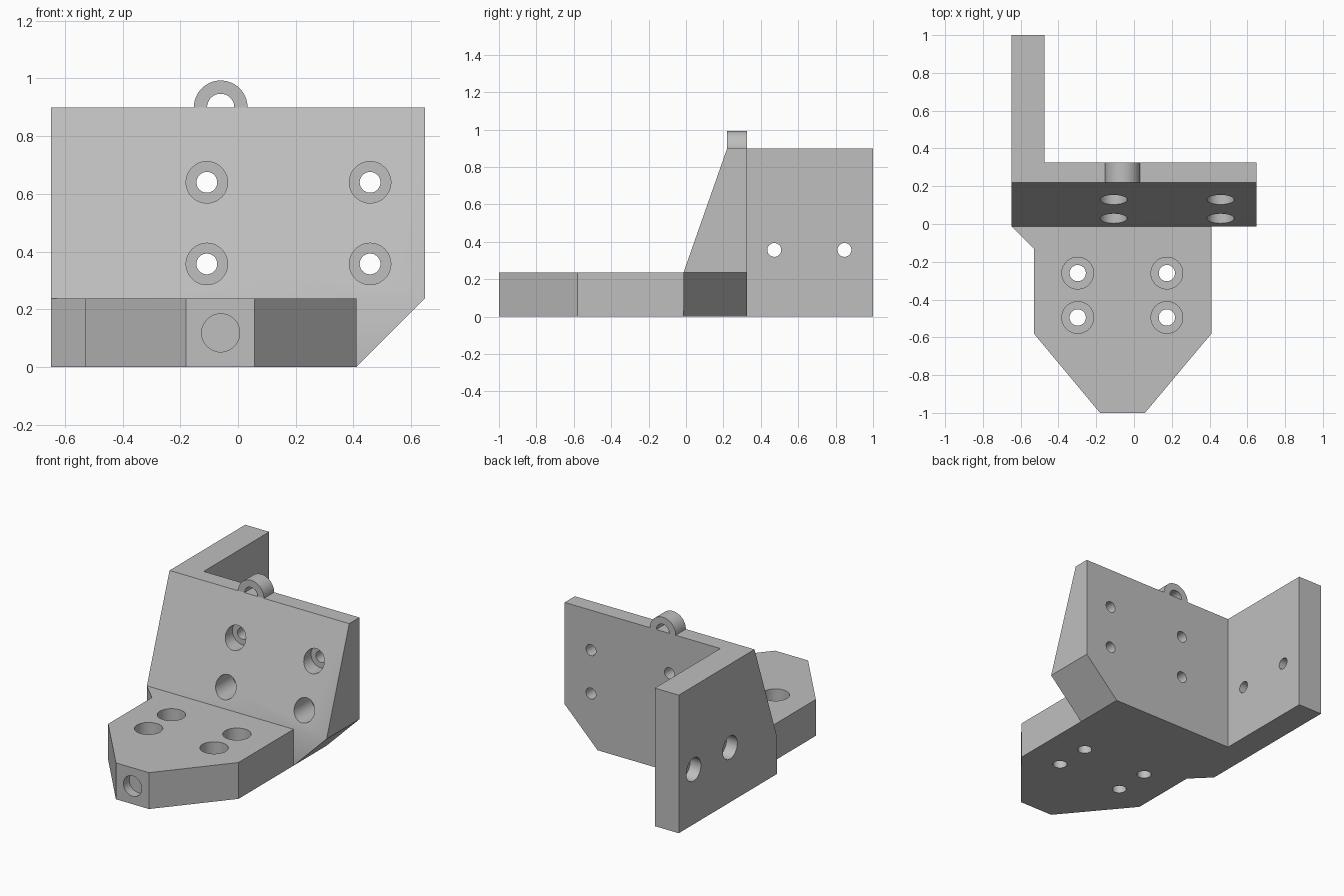
import bpy, bmesh, math
from mathutils import Vector

cube = bpy.data.objects.get("Cube")
if cube:
    bpy.data.objects.remove(cube, do_unlink=True)

grey = bpy.data.materials.new("plain grey")
grey.use_nodes = True
GREY = (0.52, 0.52, 0.52, 1)
grey.diffuse_color = GREY
grey.node_tree.nodes["Principled BSDF"].inputs["Base Color"].default_value = GREY


def prism(name, profile, axis, lo, hi):
    """Extrude a 2D profile along an axis; the profile holds the other two axes in order."""
    def place(p, d):
        c = list(p)
        c.insert("xyz".index(axis), d)
        return Vector(c)
    bm = bmesh.new()
    face = bm.faces.new([bm.verts.new(place(p, lo)) for p in profile])
    ext = bmesh.ops.extrude_face_region(bm, geom=[face])
    verts = [v for v in ext["geom"] if isinstance(v, bmesh.types.BMVert)]
    bmesh.ops.translate(bm, verts=verts, vec=place((0, 0), hi - lo))
    bmesh.ops.recalc_face_normals(bm, faces=bm.faces)
    mesh = bpy.data.meshes.new(name)
    bm.to_mesh(mesh)
    bm.free()
    mesh.materials.append(grey)
    obj = bpy.data.objects.new(name, mesh)
    bpy.context.collection.objects.link(obj)
    return obj


def arc(center, radius, start=0, sweep=2 * math.pi, n=48):
    steps = n if sweep >= 2 * math.pi else n + 1
    return [(center[0] + radius * math.cos(start + sweep * i / n),
             center[1] + radius * math.sin(start + sweep * i / n)) for i in range(steps)]


def combine(target, tool, operation):
    bpy.context.view_layer.objects.active = target
    mod = target.modifiers.new(operation.lower(), 'BOOLEAN')
    mod.operation, mod.object, mod.solver = operation, tool, 'EXACT'
    bpy.ops.object.modifier_apply(modifier=mod.name)
    bpy.data.objects.remove(tool, do_unlink=True)


def drill(center, radius, axis, lo, hi):
    combine(body, prism("drill", arc(center, radius), axis, lo, hi), 'DIFFERENCE')


BASE_H, TOP, FRONT, BACK = 0.237, 0.9, -0.013, 0.325

# Sloping upright block with its lower left corner cut off
body = prism("bracket_body", [(FRONT, 0), (FRONT, BASE_H), (0.22, TOP), (BACK, TOP), (BACK, 0)],
             'x', -0.648, 0.648)
combine(body, prism("corner_cut", [(0.41, 0), (0.648, BASE_H), (0.8, BASE_H), (0.8, -0.2), (0.41, -0.2)],
                    'y', -0.2, 0.5), 'DIFFERENCE')

# Side wall running backwards
combine(body, prism("side_wall", [(-0.648, 0.28), (-0.475, 0.28), (-0.475, 1), (-0.648, 1)],
                    'z', 0, TOP), 'UNION')

# Tapered base plate
combine(body, prism("base_plate", [(-0.18, -1), (0.058, -1), (0.41, -0.58), (0.41, FRONT), (0.2, 0.1),
                                   (-0.4, 0.1), (-0.648, FRONT), (-0.53, -0.13), (-0.53, -0.58)],
                    'z', 0, BASE_H), 'UNION')

# Counterbored screw holes in the sloping face
for x in (-0.108, 0.458):
    for z in (0.357, 0.64):
        drill((x, z), 0.072, 'y', -0.2, 0.2)
        drill((x, z), 0.036, 'y', 0.1, 0.5)

# Counterbored screw holes in the base plate
for x in (-0.298, 0.174):
    for y in (-0.26, -0.495):
        drill((x, y), 0.084, 'z', 0.1, 0.4)
        drill((x, y), 0.043, 'z', -0.1, 0.2)

# Counterbored screw holes in the side wall
for y in (0.472, 0.847):
    drill((y, 0.357), 0.075, 'x', -0.8, -0.57)
    drill((y, 0.357), 0.037, 'x', -0.7, -0.4)

# Blind hole in the nose of the base plate
drill((-0.06, 0.118), 0.066, 'y', -1.2, -0.94)

# Half ring on the top edge
EYE = (-0.06, TOP)
ring = prism("top_ring", arc(EYE, 0.093, 0, math.pi) + arc(EYE, 0.047, math.pi, -math.pi),
             'y', 0.22, BACK)

# Merge coplanar faces, then smooth the round surfaces only
bm = bmesh.new()
bm.from_mesh(body.data)
bmesh.ops.remove_doubles(bm, verts=bm.verts, dist=0.0001)
bmesh.ops.dissolve_limit(bm, angle_limit=0.01, verts=bm.verts, edges=bm.edges)
bm.to_mesh(body.data)
bm.free()
for obj in (body, ring):
    bpy.ops.object.select_all(action='DESELECT')
    obj.select_set(True)
    bpy.context.view_layer.objects.active = obj
    bpy.ops.object.shade_smooth_by_angle(angle=math.radians(30))
